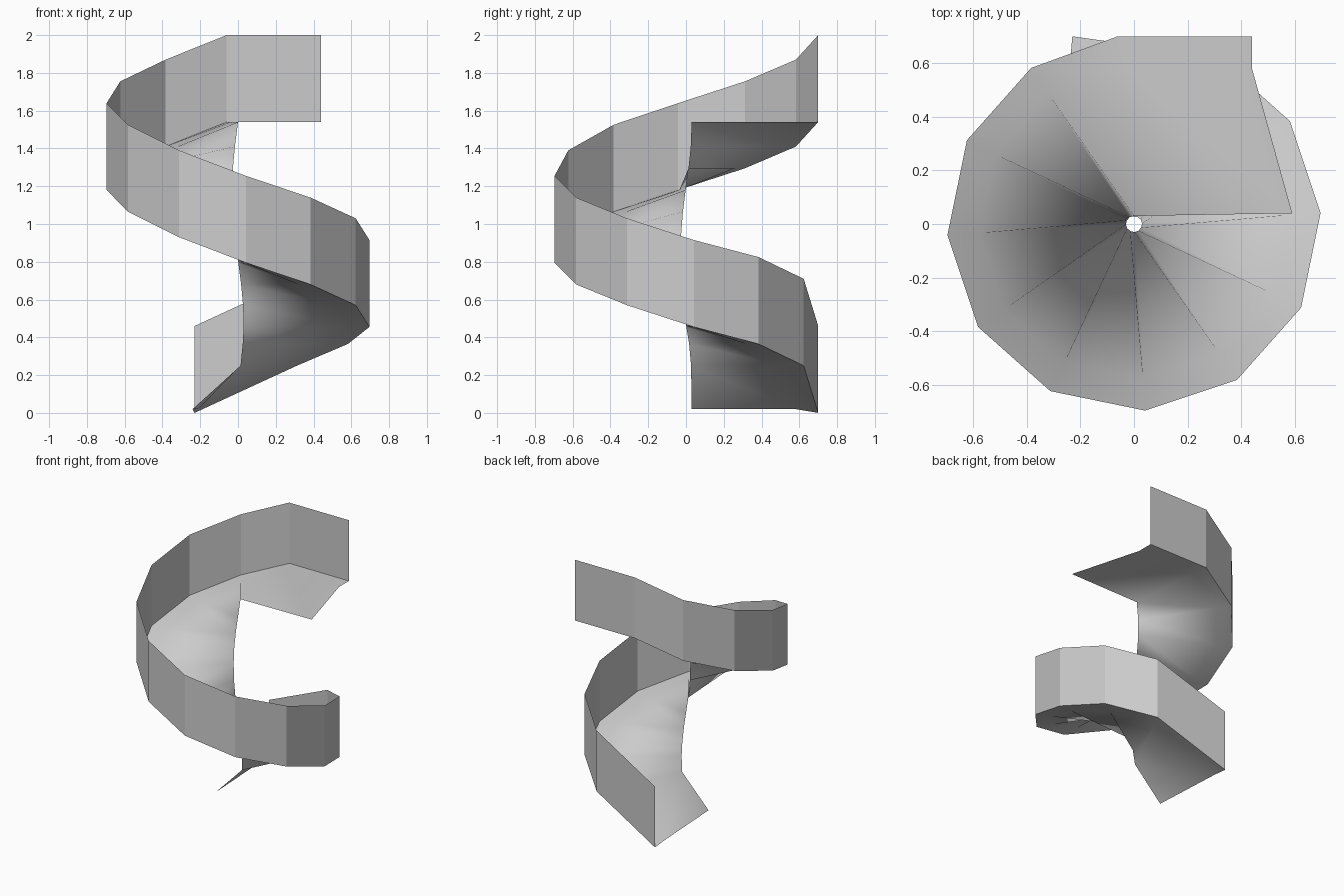
import bpy
import math

if "Cube" in bpy.data.objects:
    bpy.data.objects.remove(bpy.data.objects["Cube"], do_unlink=True)

OUTER, MID, INNER = 0.697, 0.58, 0.03
WALL_HEIGHT = 0.46

grey = bpy.data.materials.new("light grey")
grey.use_nodes = True
colour = (0.6, 0.6, 0.6, 1)
grey.diffuse_color = colour
grey.node_tree.nodes["Principled BSDF"].inputs["Base Color"].default_value = colour


def strip(name, rows, smooth):
    """Join equal rows of points with pairs of triangles into an open sheet."""
    n = len(rows[0])
    verts = [p for row in rows for p in row]
    faces = []
    for i in range(len(rows) - 1):
        for j in range(n - 1):
            a, b = i * n + j, i * n + j + 1
            c, d = b + n, a + n
            faces += [(a, b, d), (b, c, d)]
    mesh = bpy.data.meshes.new(name)
    mesh.from_pydata(verts, [], faces)
    mesh.materials.append(grey)
    for face in mesh.polygons:
        face.use_smooth = smooth
    obj = bpy.data.objects.new(name, mesh)
    bpy.context.collection.objects.link(obj)


# Cross-sections of the ramp: inner, middle and outer point
heights = [0.25, 0.365, 0.455, 0.57, 0.68, 0.795, 0.93, 1.065, 1.18, 1.295, 1.41]
sections = [[(-0.21, 0.03, 0.02), (-0.24, 0.58, 0.02), (-0.23, 0.70, 0.0)]]
for i, z in enumerate(heights):
    a = math.radians(63.4 - 30 * i)
    sections.append([(r * math.cos(a), r * math.sin(a), z) for r in (INNER, MID, OUTER)])

# Flat landing at the top
top = 2 - WALL_HEIGHT
sections.append([(0.0, 0.03, top), (-0.04, 0.58, top), (-0.06, 0.70, top)])
sections.append([(0.59, 0.04, top), (0.44, 0.58, top), (0.44, 0.70, top)])
strip("spiral_ramp", sections, True)

# Upright wall along the outer edge
wall = [[s[2], (s[2][0], s[2][1], s[2][2] + WALL_HEIGHT)] for s in sections]
strip("outer_wall", wall, False)
